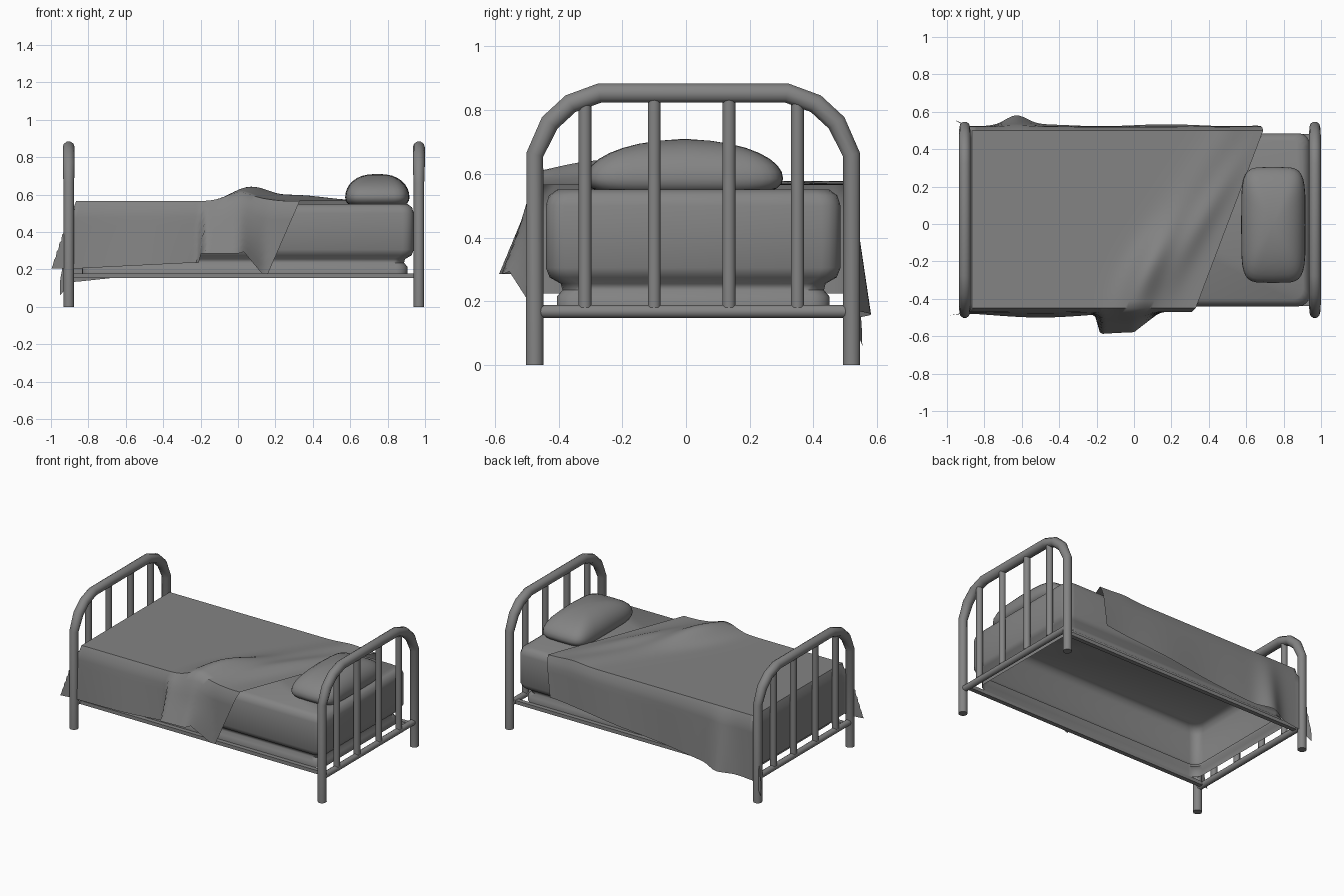
import bpy, bmesh, math

cube = bpy.data.objects.get("Cube")
if cube:
    bpy.data.objects.remove(cube, do_unlink=True)

GREY = (0.23, 0.23, 0.23, 1)
mat = bpy.data.materials.new("plain grey")
mat.use_nodes = True
mat.diffuse_color = GREY
mat.node_tree.nodes["Principled BSDF"].inputs["Base Color"].default_value = GREY

CY = 0.0225  # middle of the bed across its width


def finish(name, bm, angle=40):
    bmesh.ops.recalc_face_normals(bm, faces=bm.faces)
    me = bpy.data.meshes.new(name)
    bm.to_mesh(me)
    bm.free()
    me.materials.append(mat)
    ob = bpy.data.objects.new(name, me)
    bpy.context.collection.objects.link(ob)
    bpy.ops.object.select_all(action='DESELECT')
    ob.select_set(True)
    bpy.context.view_layer.objects.active = ob
    bpy.ops.object.shade_smooth_by_angle(angle=math.radians(angle))


def tube(name, points, radius):
    cu = bpy.data.curves.new(name, 'CURVE')
    cu.dimensions = '3D'
    cu.bevel_depth = radius
    cu.bevel_resolution = 3
    cu.use_fill_caps = True
    sp = cu.splines.new('POLY')
    sp.points.add(len(points) - 1)
    for p, co in zip(sp.points, points):
        p.co = (*co, 1)
        p.radius = 1.12 if co[2] > 0.7 else 1  # fuller around the top bend
    tmp = bpy.data.objects.new(name, cu)
    bpy.context.collection.objects.link(tmp)
    bpy.context.view_layer.update()
    me = bpy.data.meshes.new_from_object(tmp.evaluated_get(bpy.context.evaluated_depsgraph_get()))
    bm = bmesh.new()
    bm.from_mesh(me)
    bpy.data.objects.remove(tmp)
    bpy.data.meshes.remove(me)
    bpy.data.curves.remove(cu)
    finish(name, bm)


# Metal head and foot frames
half_arch = [(0.497, 0), (0.497, 0.66), (0.45, 0.76), (0.385, 0.82), (0.295, 0.853)]
for end, x in (("foot", -0.905), ("head", 0.967)):
    path = [(x, CY - y, z) for y, z in half_arch]
    path += [(x, CY + y, z) for y, z in reversed(half_arch)]
    tube(end + "_frame_arch", path, 0.0285)
    tube(end + "_frame_rail", [(x, CY - 0.49, 0.168), (x, CY + 0.49, 0.168)], 0.021)
    for i, y in enumerate((-0.317, -0.1, 0.135, 0.35)):
        tube(f"{end}_frame_bar_{i + 1}", [(x, y, 0.18), (x, y, 0.69), (x, y, 0.695)], 0.021)
        bpy.context.object.data.vertices.foreach_set("co", [
            c for v in bpy.context.object.data.vertices
            for c in (v.co.x, v.co.y, 0.84 if v.co.z > 0.69 else v.co.z)])

# Side rails
for side, y in (("front", CY - 0.445), ("back", CY + 0.445)):
    bm = bmesh.new()
    bmesh.ops.create_cube(bm, size=1)
    for v in bm.verts:
        v.co = (0.03 + v.co.x * 1.87, y + v.co.y * 0.03, 0.167 + v.co.z * 0.024)
    finish(side + "_side_rail", bm)


def ring(bm, inset, z, corner=0.06):
    """Rounded rectangle of the mattress outline, moved inward."""
    hx, hy = 0.905 - inset, 0.4625 - inset
    out = []
    for sx, sy, start in ((1, 1, 0), (-1, 1, 90), (-1, -1, 180), (1, -1, 270)):
        for k in range(5):
            a = math.radians(start + k * 22.5)
            out.append(bm.verts.new((0.035 + sx * (hx - corner) + corner * math.cos(a),
                                     CY + sy * (hy - corner) + corner * math.sin(a), z)))
    return out


# Mattress shell with a waisted base, open underneath
bm = bmesh.new()
profile = [(0.035, 0.175), (0.035, 0.215), (0.052, 0.235), (0.047, 0.255), (0.012, 0.275),
           (0, 0.305), (0, 0.5), (0.01, 0.532), (0.035, 0.55)]
rings = [ring(bm, i, z) for i, z in profile]
for a, b in zip(rings, rings[1:]):
    for k in range(len(a)):
        n = (k + 1) % len(a)
        bm.faces.new((a[k], a[n], b[n], b[k]))
bm.faces.new(rings[-1])
finish("mattress", bm, 60)

# Pillow: squared-off plump dome
bm = bmesh.new()
bmesh.ops.create_uvsphere(bm, u_segments=32, v_segments=16, radius=1)


def power(c, e):
    return math.copysign(abs(c) ** e, c)


for v in bm.verts:
    x, y, z = v.co
    r = math.hypot(x, y)
    if r > 1e-5:
        x, y = power(x / r, 0.4) * r ** 0.8, power(y / r, 0.4) * r ** 0.8
    z = 0.125 * z * (1 - 0.12 * abs(y)) if z > 0 else max(z, -0.5) * 0.08
    v.co = (0.745 + 0.172 * x, -0.005 + 0.31 * y, 0.585 + z)
finish("pillow", bm, 60)


# Blanket: draped sheet with overhangs, turned-back edge and a fold
def bump(d, w):
    return math.exp(-(d / w) ** 2)


def lerp(a, b, t):
    return a + (b - a) * min(1, max(0, t))


FOOT, FRONT, BACK = -0.865, -0.45, 0.5


def edge_x(y, over):
    if y <= FRONT:
        return 0.33 - 0.45 * over
    if y >= BACK:
        return 0.69 - 0.12 * over
    return 0.33 + (y - FRONT) * 0.38


def front_drop(x):
    if x < -0.2:
        return lerp(0.36, 0.33, (x + 0.85) / 0.6)
    return lerp(0.28, 0.27, x / 0.05) if x < 0.03 else lerp(0.27, 0.39, (x - 0.03) / 0.1)


def back_drop(x):
    return lerp(0.43, 0.27, (x + 0.85) / 1.5)


def drape(x, y, front, back):
    """Place a flat sheet point; front and back are 0-1 down the overhang."""
    a = max(0, FOOT - x)
    b = front * front_drop(x) + back * back_drop(x)
    side = -1 if front else 1
    corner = min(a, b)
    px = max(x, FOOT) - 0.02 * min(1, a / 0.05) - (0.33 if front else 0.2) * corner
    py = y + side * (0.02 * min(1, b / 0.05) + 0.06 * corner)
    pz = 0.565 - max(a, b) - (0.22 * corner if back else 0)
    # ridge running diagonally across the top, highest a little way in
    t = (y - FRONT) / (BACK - FRONT)
    crest = 0.01 + 0.5 * t ** 1.3
    if not a:
        ridge = (0.012 + 0.065 * bump(t - 0.2, 0.25)) * bump(x - crest, 0.1)
        ridge += 0.028 * bump(x - crest - 0.15, 0.07) * bump(t - 0.45, 0.35)
        pz += ridge * max(0, 1 - b / 0.15)
    # bunched cloth and soft waves down the sides
    if front:
        inside = lerp(0, 1, (x + 0.21) / 0.03) * lerp(1, 0, (x - 0.0) / 0.14)
        py -= front * (0.105 * inside + 0.03 * bump(x + 0.5, 0.35))
    if back:
        py += back * (0.008 + 0.005 * math.sin(x * 9) + 0.05 * bump(x + 0.63, 0.08))
    return px, py, pz


columns = [(FRONT, 1 - k / 8, 0) for k in range(8)]
columns += [(lerp(FRONT, BACK, k / 24), 0, 0) for k in range(25)]
columns += [(BACK, 0, (k + 1) / 8) for k in range(8)]
ROWS_FOOT, ROWS_TOP = 8, 72
bm = bmesh.new()
grid = []
for y, front, back in columns:
    over = front * 0.38 + back * 0.27
    end = edge_x(y, over)
    xs = [FOOT - 0.34 * (1 - k / ROWS_FOOT) for k in range(ROWS_FOOT)]
    xs += [lerp(FOOT, end, k / ROWS_TOP) for k in range(ROWS_TOP + 1)]
    grid.append([bm.verts.new(drape(x, y, front, back)) for x in xs])
for a, b in zip(grid, grid[1:]):
    for k in range(len(a) - 1):
        bm.faces.new((a[k], b[k], b[k + 1], a[k + 1]))
finish("blanket", bm, 50)
